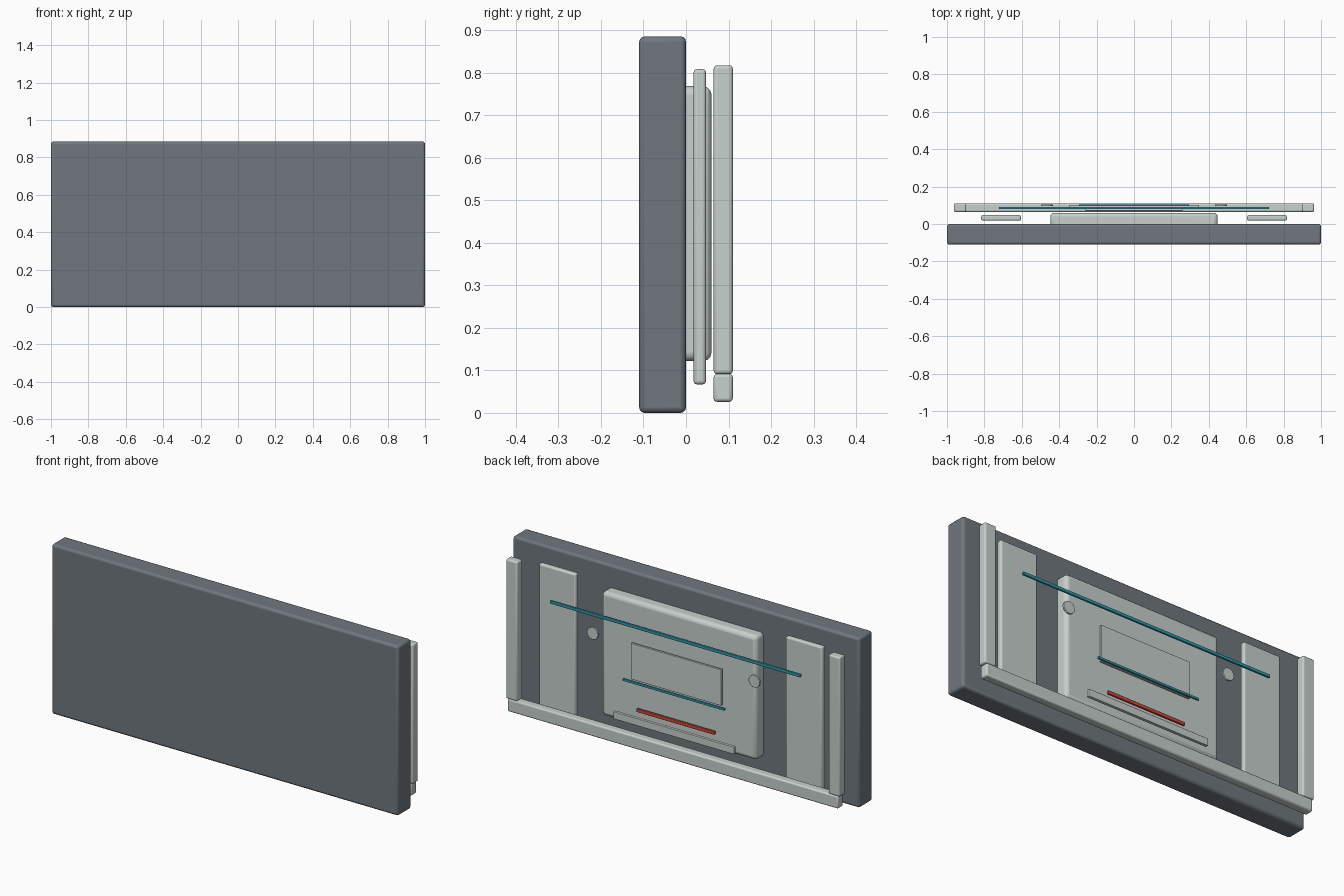
import bpy
import math

if "Cube" in bpy.data.objects:
    bpy.data.objects.remove(bpy.data.objects["Cube"])


def material(name, rgb):
    m = bpy.data.materials.new(name)
    m.diffuse_color = (*rgb, 1)
    m.use_nodes = True
    m.node_tree.nodes["Principled BSDF"].inputs["Base Color"].default_value = m.diffuse_color
    return m


SLATE = material("slate grey", (0.16, 0.185, 0.21))
METAL = material("pale metal", (0.57, 0.63, 0.61))
TEAL = material("teal", (0.03, 0.33, 0.41))
RED = material("red", (0.62, 0.065, 0.04))


def finish(ob, name, mat, bevel, segments=3):
    ob.name = name
    ob.data.materials.append(mat)
    if bevel:
        mod = ob.modifiers.new("rounded edges", 'BEVEL')
        mod.width = bevel
        mod.segments = segments
        mod.limit_method = 'ANGLE'
    bpy.ops.object.shade_smooth_by_angle(angle=math.radians(35))
    return ob


def box(name, x, y, z, mat, bevel=0.0):
    """Rounded box from (min, max) ranges on each axis."""
    ranges = (x, y, z)
    bpy.ops.mesh.primitive_cube_add(size=1, location=[(a + b) / 2 for a, b in ranges])
    ob = bpy.context.object
    ob.scale = [b - a for a, b in ranges]
    bpy.ops.object.transform_apply(location=False, rotation=False, scale=True)
    return finish(ob, name, mat, bevel)


# Main slab and raised rear housing
box("main_slab", (-1, 1), (-0.11, 0), (0, 0.885), SLATE, 0.013)
box("rear_housing", (-0.447, 0.447), (-0.02, 0.06), (0.122, 0.768), METAL, 0.02)

# Mirrored side panels, frame posts and round buttons
for side, label in ((-1, "left"), (1, "right")):
    def span(a, b):
        return tuple(sorted((side * a, side * b)))
    box(label + "_side_panel", span(0.605, 0.817), (0.018, 0.047), (0.067, 0.808), METAL, 0.008)
    box(label + "_frame_post", span(0.897, 0.963), (0.065, 0.11), (0.091, 0.817), METAL, 0.008)
    bpy.ops.mesh.primitive_cylinder_add(vertices=32, radius=0.032, depth=0.01,
                                        location=(side * 0.466, 0.1, 0.56),
                                        rotation=(math.pi / 2, 0, 0))
    finish(bpy.context.object, label + "_button", METAL, 0.0015, 2)

# Bottom rail of the frame
box("bottom_rail", (-0.953, 0.953), (0.065, 0.11), (0.026, 0.092), METAL, 0.008)

# Central plate and lower ledge
box("centre_plate", (-0.26, 0.26), (0.07, 0.082), (0.368, 0.556), METAL, 0.002)
box("lower_ledge", (-0.348, 0.348), (0.086, 0.102), (0.146, 0.184), METAL, 0.002)

# Coloured trim bars
box("long_upper_bar", (-0.722, 0.722), (0.079, 0.091), (0.642, 0.658), TEAL, 0.003)
box("short_middle_bar", (-0.294, 0.294), (0.095, 0.105), (0.36, 0.372), TEAL, 0.002)
box("red_bar", (-0.225, 0.225), (0.078, 0.09), (0.21, 0.228), RED, 0.003)
